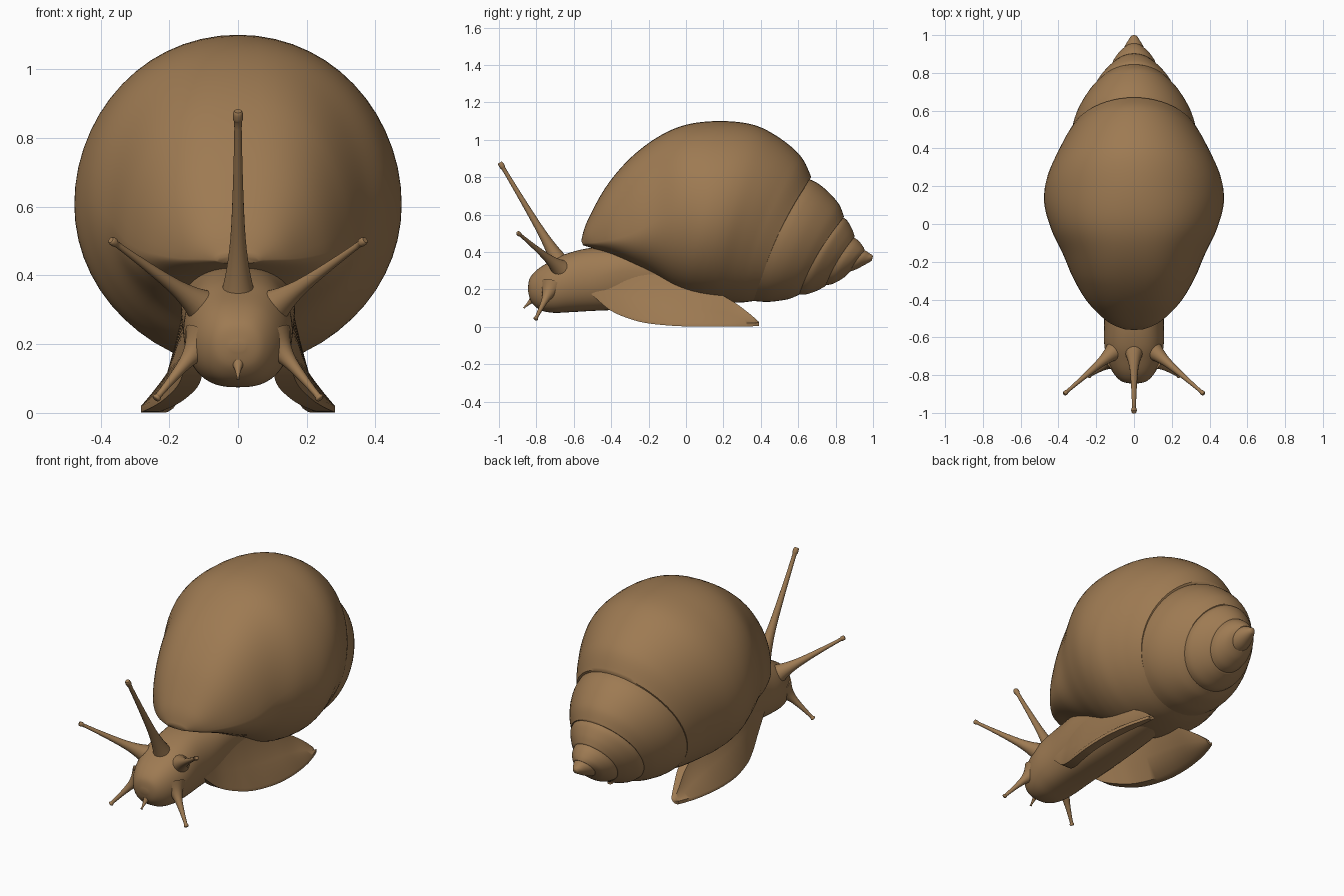
import bpy, bmesh, math
from mathutils import Vector

brown = bpy.data.materials.new("brown")
brown.diffuse_color = (0.34, 0.195, 0.085, 1)


def spline(rows, steps):
    """Catmull-Rom interpolation of rows of numbers."""
    out = []
    n = len(rows)
    for i in range(n - 1):
        p0, p1, p2, p3 = rows[max(i - 1, 0)], rows[i], rows[i + 1], rows[min(i + 2, n - 1)]
        for s in range(steps):
            t = s / steps
            out.append([b + 0.5 * t * ((c - a) + t * (2 * a - 5 * b + 4 * c - d + t * (3 * (b - c) + d - a)))
                        for a, b, c, d in zip(p0, p1, p2, p3)])
    out.append(list(rows[-1]))
    return out


def loft(name, rings, angle=50):
    """Skin a list of equal-length point rings and cap both ends."""
    bm = bmesh.new()
    vs = [[bm.verts.new(p) for p in r] for r in rings]
    n = len(rings[0])
    for a, b in zip(vs, vs[1:]):
        for i in range(n):
            bm.faces.new((a[i], a[(i + 1) % n], b[(i + 1) % n], b[i]))
    bm.faces.new(vs[0])
    bm.faces.new(vs[-1])
    bmesh.ops.recalc_face_normals(bm, faces=bm.faces)
    me = bpy.data.meshes.new(name)
    bm.to_mesh(me)
    bm.free()
    ob = bpy.data.objects.new(name, me)
    bpy.context.collection.objects.link(ob)
    me.materials.append(brown)
    bpy.context.view_layer.objects.active = ob
    ob.select_set(True)
    bpy.ops.object.shade_smooth_by_angle(angle=math.radians(angle))
    ob.select_set(False)
    return ob


def clamp(v):
    return max(0, min(1, v))


def tilted_ring(row, n=56):
    """Ring through a top (y, z) and bottom (y, z) point; w = half width, c = height of widest level.
    Rings get boxier to the front, and bow forward at the sides to the rear."""
    ty, tz, by, bz, w, c = row
    cy, cz = by + (ty - by) * c, bz + (tz - bz) * c
    boxy = 1 - .25 * clamp((.2 - ty) / .5)
    bow = .12 * w * clamp((ty - .3) / .3)
    pts = []
    for i in range(n):
        a = 2 * math.pi * i / n
        s, k = math.sin(a), math.cos(a)
        ey, ez = (ty, tz) if s > 0 else (by, bz)
        x = math.copysign(w * abs(k) ** boxy, k) if abs(k) > 1e-6 else 0
        pts.append((x, cy + (ey - cy) * abs(s) - bow * k * k, cz + (ez - cz) * abs(s)))
    return pts


def skin(name, rows, steps=6):
    return loft(name, [tilted_ring(r) for r in spline(rows, steps)])


# Shell: large body whorl, from lip to first suture
skin("body_whorl", [
    (-.560, .460, -.550, .435, .06, .30),
    (-.530, .560, -.500, .420, .15, .20),
    (-.430, .745, -.400, .385, .250, .22),
    (-.300, .900, -.280, .325, .322, .30),
    (-.150, 1.015, -.170, .265, .375, .40),
    (.000, 1.080, -.060, .195, .437, .48),
    (.180, 1.100, .040, .155, .475, .48),
    (.360, 1.080, .130, .138, .464, .48),
    (.500, 1.010, .220, .130, .425, .50),
    (.615, .910, .300, .130, .378, .50),
    (.670, .800, .375, .140, .335, .50),
])

# Shell: spire whorls, each starting slightly under the previous one
skin("second_whorl", [
    (.650, .792, .360, .138, .332, .5),
    (.700, .770, .430, .133, .322, .5),
    (.760, .722, .490, .138, .298, .5),
    (.818, .655, .555, .150, .255, .5),
    (.845, .588, .605, .172, .214, .5),
])
skin("third_whorl", [
    (.832, .588, .590, .174, .213, .5),
    (.860, .570, .640, .173, .203, .5),
    (.887, .525, .700, .193, .166, .5),
    (.902, .482, .745, .217, .130, .5),
])
skin("fourth_whorl", [
    (.893, .481, .735, .220, .129, .5),
    (.922, .460, .785, .230, .117, .5),
    (.945, .432, .840, .260, .090, .5),
    (.956, .410, .875, .293, .063, .5),
])
skin("shell_tip", [
    (.950, .410, .868, .293, .062, .5),
    (.968, .402, .905, .305, .052, .5),
    (.985, .390, .950, .328, .034, .5),
    (.995, .385, .980, .345, .022, .5),
    (1.000, .375, .992, .352, .014, .5),
])

# Head and neck, running back into the shell
skin("head_and_neck", [
    (-.845, .205, -.843, .180, .020, .5),
    (-.835, .260, -.825, .130, .070, .5),
    (-.790, .310, -.780, .090, .112, .5),
    (-.720, .352, -.710, .075, .143, .5),
    (-.640, .390, -.620, .078, .158, .5),
    (-.520, .420, -.500, .085, .158, .5),
    (-.350, .430, -.380, .090, .165, .6),
    (-.200, .430, -.200, .100, .165, .6),
    (.000, .400, .000, .120, .160, .6),
    (.150, .350, .150, .140, .130, .6),
])


# Foot: a splayed, concave flap on each side with a narrow flat sole
def flap_ring(row, sx):
    y, xt, zt, xb, zb, th = row
    xm, zm = xt * .62 + xb * .38, zt * .42 + zb * .58
    pts = [(xt, zt), (xm, zm), (xb, zb + .018), (xb, zb),
           (xb - th, zb), (xm - th, zm), (xt - th, zt)]
    return [(sx * x, y, max(z, 0)) for x, z in pts]


FOOT = [
    (-.53, .135, .300, .140, .200, .04),
    (-.48, .140, .310, .150, .150, .05),
    (-.40, .145, .320, .172, .085, .06),
    (-.30, .155, .310, .212, .042, .06),
    (-.20, .160, .300, .247, .018, .055),
    (-.05, .165, .260, .277, .004, .05),
    (.10, .165, .215, .282, .001, .05),
    (.24, .170, .142, .265, .001, .045),
    (.33, .190, .078, .242, .002, .035),
    (.39, .200, .026, .222, .004, .02),
]
for sx, side in ((1, "right"), (-1, "left")):
    loft("foot_flap_" + side, [flap_ring(r, sx) for r in spline(FOOT, 5)], 60)


# Feelers: slim stalks flaring smoothly into the head, with a small knob
def feeler(name, base, tip, r0, r1):
    base, tip = Vector(base), Vector(tip)
    d = tip - base
    q = d.to_track_quat('Z', 'Y')
    prof = spline([(-.22, r0 * 2.0), (-.08, r0 * 1.4), (.06, r0 * .95), (.25, r0 * .55 + r1 * .2),
                   (.55, r0 * .2 + r1 * .65), (.9, r1 * .9), (.95, r1 * 1.2), (.985, r1 * 1.2),
                   (1, r1 * .9)], 3)
    loft(name, [[base + d * t + q @ Vector((r * math.cos(a), r * math.sin(a), 0))
                 for a in (2 * math.pi * i / 16 for i in range(16))] for t, r in prof])


feeler("centre_feeler", (0, -.70, .385), (0, -.995, .878), .036, .012)
for sx, side in ((1, "right"), (-1, "left")):
    feeler("upper_feeler_" + side, (sx * .125, -.69, .325), (sx * .37, -.90, .503), .037, .010)
    feeler("lower_feeler_" + side, (sx * .125, -.735, .180), (sx * .24, -.805, .04), .033, .010)
feeler("mouth_tip", (0, -.815, .150), (0, -.868, .10), .025, .005)
